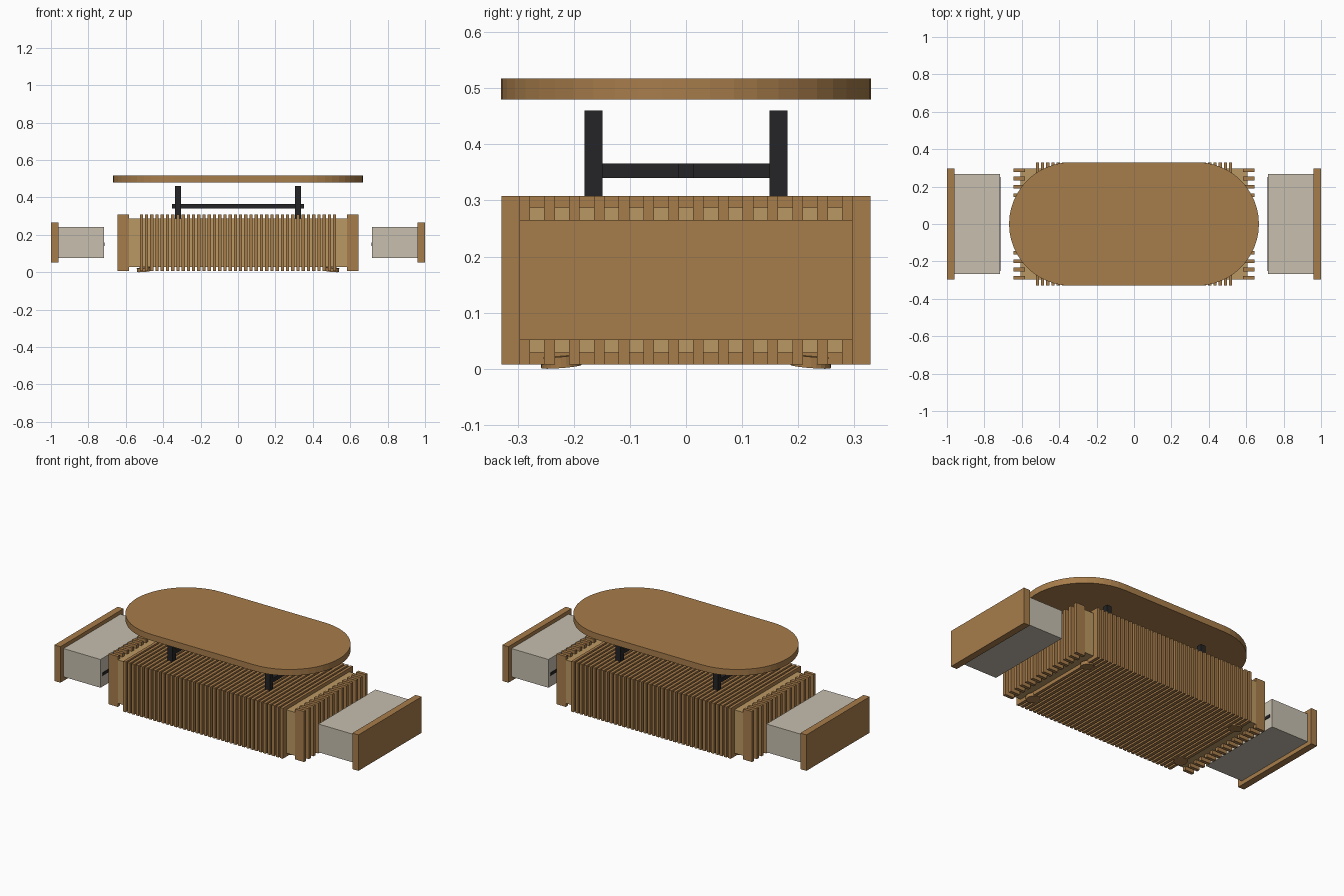
import bpy, bmesh, math
from mathutils import Matrix, Vector

if "Cube" in bpy.data.objects:
    bpy.data.objects.remove(bpy.data.objects["Cube"])


def mat(name, col):
    m = bpy.data.materials.new(name)
    m.diffuse_color = (*col, 1)
    m.use_nodes = True
    m.node_tree.nodes["Principled BSDF"].inputs["Base Color"].default_value = m.diffuse_color
    return m


WOOD = mat("wood", (0.39, 0.205, 0.07))
LIGHT = mat("light_wood", (0.50, 0.315, 0.125))
LINEN = mat("drawer_lining", (0.57, 0.52, 0.43))
BLACK = mat("black_metal", (0.018, 0.018, 0.02))


def finish(name, bm, material):
    bmesh.ops.recalc_face_normals(bm, faces=bm.faces)
    me = bpy.data.meshes.new(name)
    bm.to_mesh(me)
    bm.free()
    me.materials.append(material)
    ob = bpy.data.objects.new(name, me)
    bpy.context.collection.objects.link(ob)
    return ob


def boxes(name, ranges, material):
    """One object from boxes given as (x0, x1, y0, y1, z0, z1)."""
    bm = bmesh.new()
    for x0, x1, y0, y1, z0, z1 in ranges:
        m = Matrix.Translation(((x0 + x1) / 2, (y0 + y1) / 2, (z0 + z1) / 2))
        bmesh.ops.create_cube(bm, size=1, matrix=m @ Matrix.Diagonal((x1 - x0, y1 - y0, z1 - z0, 1)))
    return finish(name, bm, material)


# Stadium-shaped table top
bm = bmesh.new()
R, N = 0.33, 24
pts = []
for side in (1, -1):
    for i in range(N + 1):
        a = -math.pi / 2 + math.pi * i / N
        pts.append((side * (0.338 + R * math.cos(a)), side * R * math.sin(a), 0.48))
face = bm.faces.new([bm.verts.new(p) for p in pts])
ext = bmesh.ops.extrude_face_region(bm, geom=[face])
bmesh.ops.translate(bm, vec=(0, 0, 0.037), verts=[v for v in ext["geom"] if isinstance(v, bmesh.types.BMVert)])
finish("table_top", bm, WOOD)

# Pale inner case
boxes("case", [(-0.607, 0.607, -0.296, 0.296, 0.029, 0.287)], LIGHT)

# Slats wrapping the long sides, top and underside
n, w, reach = 38, 0.017, 0.525
step = (2 * reach - w) / (n - 1)
boxes("long_side_slats", [(-reach + i * step, -reach + i * step + w, -0.329, 0.329, 0.008, 0.308)
                          for i in range(n)], WOOD)

# Slats wrapping both short ends
n, w, reach = 14, 0.019, 0.297
step = (2 * reach - w) / (n - 1)
for s, label in ((-1, "left"), (1, "right")):
    xa, xb = sorted((s * 0.583, s * 0.643))
    boxes(label + "_end_slats", [(xa, xb, -reach + i * step, -reach + i * step + w, 0.008, 0.308)
                                 for i in range(n)], WOOD)

# Pulled-out drawers
for s, label in ((-1, "left"), (1, "right")):
    xa, xb = sorted((s * 0.96, s * 1.0))
    boxes(label + "_drawer_front", [(xa, xb, -0.297, 0.297, 0.051, 0.265)], WOOD)
    xa, xb = sorted((s * 0.717, s * 0.96))
    boxes(label + "_drawer_box", [(xa, xb, -0.268, 0.268, 0.075, 0.243)], LINEN)
    xa, xb = sorted((s * 0.714, s * 0.72))
    boxes(label + "_drawer_bar", [(xa, xb, -0.25, 0.25, 0.14, 0.158)], BLACK)

# Black lift frame: posts, cross rails, centre beam
boxes("lift_posts", [(x - 0.016, x + 0.016, y - 0.016, y + 0.016, 0.28, 0.46)
                     for x in (-0.32, 0.32) for y in (-0.165, 0.165)], BLACK)
boxes("lift_cross_rails", [(x - 0.013, x + 0.013, -0.165, 0.165, 0.34, 0.366)
                           for x in (-0.32, 0.32)], BLACK)
boxes("lift_centre_beam", [(-0.352, 0.352, -0.013, 0.013, 0.34, 0.366)], BLACK)

# Small feet, tilted outward at the corners
bm = bmesh.new()
for sx in (-1, 1):
    for sy in (-1, 1):
        tilt = Vector((0, 0, 1)).rotation_difference(Vector((-sx * 0.08, -sy * 0.08, -1))).to_matrix().to_4x4()
        bmesh.ops.create_cone(bm, cap_ends=True, segments=24, radius1=0.036, radius2=0.036, depth=0.02,
                              matrix=Matrix.Translation((sx * 0.505, sy * 0.223, 0.0142)) @ tilt)
low = min(v.co.z for v in bm.verts)
bmesh.ops.translate(bm, vec=(0, 0, -low), verts=bm.verts)
finish("feet", bm, WOOD)
